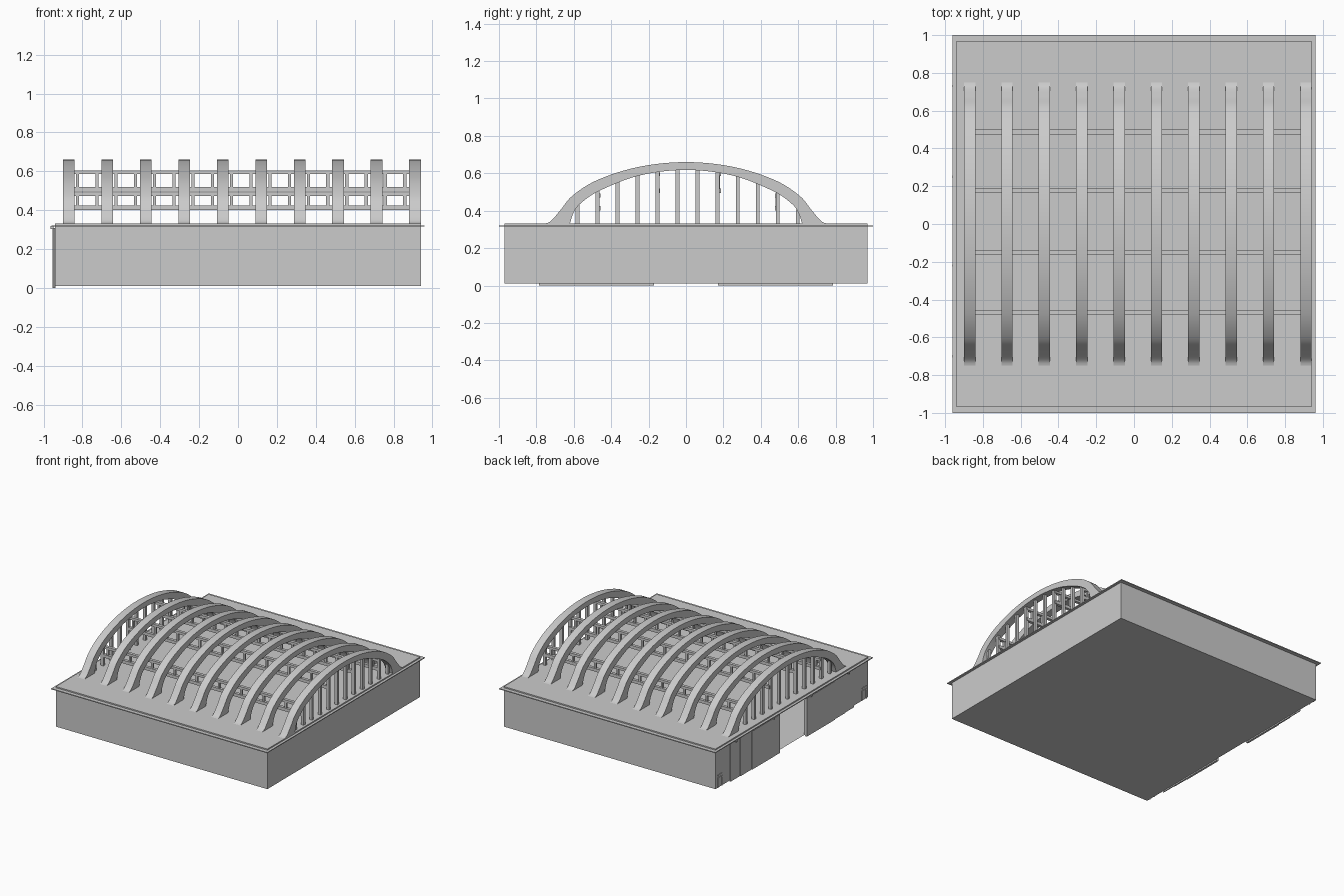
import bpy, bmesh

if "Cube" in bpy.data.objects:
    bpy.data.objects.remove(bpy.data.objects["Cube"])


def obj_from_bm(name, bm):
    bmesh.ops.recalc_face_normals(bm, faces=bm.faces)
    me = bpy.data.meshes.new(name)
    bm.to_mesh(me)
    bm.free()
    ob = bpy.data.objects.new(name, me)
    bpy.context.collection.objects.link(ob)
    return ob


def add_box(bm, x0, x1, y0, y1, z0, z1):
    vs = bmesh.ops.create_cube(bm, size=1)['verts']
    for v in vs:
        v.co = ((x0 + x1) / 2 + v.co.x * (x1 - x0),
                (y0 + y1) / 2 + v.co.y * (y1 - y0),
                (z0 + z1) / 2 + v.co.z * (z1 - z0))
    return vs


def boxes(name, dims):
    bm = bmesh.new()
    for d in dims:
        add_box(bm, *d)
    return obj_from_bm(name, bm)


def smooth_path(pts, n=6):
    """Catmull-Rom samples through the points."""
    p = [pts[0]] + pts + [pts[-1]]
    out = []
    for i in range(1, len(p) - 2):
        for k in range(n):
            t = k / n
            out.append(tuple(0.5 * (2 * b + (c - a) * t + (2 * a - 5 * b + 4 * c - d) * t * t
                                    + (3 * b - a - 3 * c + d) * t ** 3)
                             for a, b, c, d in zip(p[i - 1], p[i], p[i + 1], p[i + 2])))
    return out + [pts[-1]]


ROOF = 0.332
mirror = lambda half: half + [(-y, z) for y, z in half[-2::-1]]
OUTER = smooth_path(mirror([(-0.75, ROOF), (-0.72, 0.347), (-0.67, 0.405), (-0.605, 0.482),
                            (-0.47, 0.566), (-0.25, 0.635), (0, 0.66)]))
INNER = smooth_path(mirror([(-0.62, ROOF), (-0.60, 0.392), (-0.56, 0.442),
                            (-0.46, 0.508), (-0.25, 0.588), (0, 0.618)]))


def inner_z(y):
    for (a, za), (b, zb) in zip(INNER, INNER[1:]):
        if a <= y <= b:
            return za + (zb - za) * (y - a) / max(b - a, 1e-6)
    return ROOF


# Hall shell: open on the left so the doorway shows the floor
bm = bmesh.new()
add_box(bm, -0.935, 0.94, -0.97, 0.97, 0.01, ROOF)
bm.faces.ensure_lookup_table()
bmesh.ops.delete(bm, geom=[f for f in bm.faces if f.calc_center_median().x < -0.9],
                 context='FACES_ONLY')
obj_from_bm("hall_shell", bm)

# Left wall on both sides of the doorway, with its lintel
boxes("entrance_wall", [(-0.94, -0.93, 0.17, 0.97, 0.01, ROOF),
                        (-0.94, -0.93, -0.97, -0.17, 0.01, ROOF),
                        (-0.94, -0.93, -0.17, 0.17, 0.31, ROOF)])

# Thin projecting eave, as a frame round the hall
boxes("roof_eave", [(-0.96, 0.96, -1, -0.96, 0.315, 0.322),
                    (-0.96, 0.96, 0.96, 1, 0.315, 0.322),
                    (-0.96, -0.93, -0.96, 0.96, 0.315, 0.322),
                    (0.93, 0.96, -0.96, 0.96, 0.315, 0.322)])

# Stacked sliding door leaves
for side, s in (("back", 1), ("front", -1)):
    leaves = []
    for i, end in enumerate((0.785, 0.665, 0.525)):
        ya, yb = sorted((s * 0.17, s * end))
        leaves.append((-0.945 - i * 0.005, -0.938, ya, yb, 0.0, 0.308))
    boxes(side + "_sliding_door", leaves)

# Small side doors with frames near the corners
doors = []
for s in (1, -1):
    c = s * 0.915
    doors += [(-0.945, -0.938, c - 0.03, c - 0.022, 0.01, 0.09),
              (-0.945, -0.938, c + 0.022, c + 0.03, 0.01, 0.09),
              (-0.945, -0.938, c - 0.03, c + 0.03, 0.082, 0.09),
              (-0.945, -0.938, c - 0.025, c + 0.025, 0.105, 0.112)]
boxes("side_door_frames", doors)

# Small lamps under the entrance eave
boxes("eave_lamps", [(-0.964, -0.95, y - 0.006, y + 0.006, 0.303, 0.318)
                     for y in (0.73, 0.25, -0.22, -0.70)])

# Roof arches
XS = [-0.87 + i * 0.1978 for i in range(10)]
W = 0.03
for i, x in enumerate(XS):
    bm = bmesh.new()
    n = 72
    rows = []
    resample = lambda p, t: p[min(round(t * (len(p) - 1)), len(p) - 1)]
    for k in range(n + 1):
        o, q = resample(OUTER, k / n), resample(INNER, k / n)
        rows.append([bm.verts.new((x + dx, *p)) for dx, p in
                     ((-W, o), (W, o), (W, q), (-W, q))])
    for a, b in zip(rows, rows[1:]):
        for j in range(4):
            m = (j + 1) % 4
            bm.faces.new((a[j], a[m], b[m], b[j]))
    bm.faces.new(rows[0])
    bm.faces.new(rows[-1])
    bmesh.ops.remove_doubles(bm, verts=bm.verts, dist=1e-5)
    ob = obj_from_bm("roof_arch_%d" % (i + 1), bm)
    bpy.context.view_layer.objects.active = ob
    ob.select_set(True)
    bpy.ops.object.shade_smooth_by_angle()
    ob.select_set(False)

# Upright posts filling the two end arches
for name, x in (("left", XS[0]), ("right", XS[-1])):
    posts = []
    for k in range(12):
        y = -0.58 + k * 0.107
        posts.append((x - 0.012, x + 0.012, y - 0.01, y + 0.01, ROOF - 0.005, inner_z(y) + 0.01))
    boxes(name + "_end_posts", posts)

# Lattice purlins linking the arches
for i, (y, zb, zt) in enumerate(((-0.47, 0.40, 0.492), (-0.15, 0.495, 0.605),
                                 (0.175, 0.495, 0.605), (0.487, 0.40, 0.492))):
    x0, x1 = XS[0], XS[-1]
    parts = [(x0, x1, y - 0.012, y + 0.012, zt - 0.02, zt),
             (x0, x1, y - 0.012, y + 0.012, zb, zb + 0.025)]
    for x in XS[:-1]:
        for off in (0.045, 0.145):
            parts.append((x + off - 0.008, x + off + 0.008, y - 0.008, y + 0.008,
                          zb + 0.01, zt - 0.01))
    boxes("purlin_%d" % (i + 1), parts)
